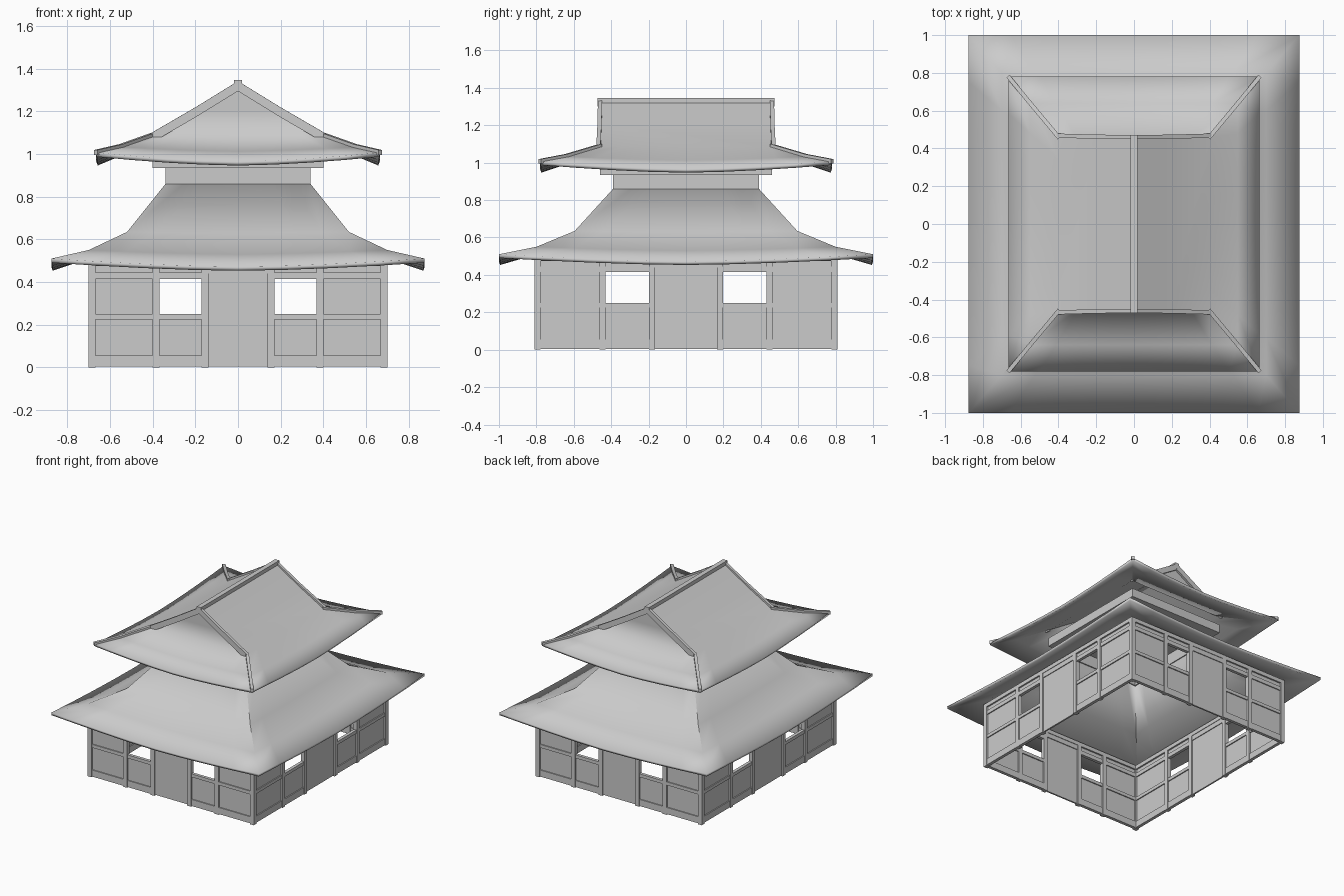
import bpy, bmesh, math
from mathutils import Vector

if "Cube" in bpy.data.objects:
    bpy.data.objects.remove(bpy.data.objects["Cube"], do_unlink=True)

grey = bpy.data.materials.new("light_grey")
grey.use_nodes = True
COLOUR = (0.6, 0.6, 0.6, 1)
grey.diffuse_color = COLOUR
grey.node_tree.nodes["Principled BSDF"].inputs["Base Color"].default_value = COLOUR


def finish(bm, name, smooth=False, thickness=0):
    bmesh.ops.recalc_face_normals(bm, faces=bm.faces)
    mesh = bpy.data.meshes.new(name)
    bm.to_mesh(mesh)
    bm.free()
    mesh.materials.append(grey)
    ob = bpy.data.objects.new(name, mesh)
    bpy.context.collection.objects.link(ob)
    if thickness:
        mod = ob.modifiers.new("thickness", "SOLIDIFY")
        mod.thickness = thickness
        mod.offset = -1
    if smooth:
        bpy.ops.object.select_all(action="DESELECT")
        ob.select_set(True)
        bpy.context.view_layer.objects.active = ob
        bpy.ops.object.shade_smooth_by_angle(angle=math.radians(30))
    return ob


def box(bm, lo, hi):
    """Axis-aligned box between two corners."""
    lo, hi = Vector(lo), Vector(hi)
    made = bmesh.ops.create_cube(bm, size=1)["verts"]
    bmesh.ops.scale(bm, vec=hi - lo, verts=made)
    bmesh.ops.translate(bm, vec=(lo + hi) / 2, verts=made)


SEG = 8


def ring(bm, hx, hy, z, sag):
    """Rectangular roof ring whose sides dip by sag between the corners."""
    corners = [(-hx, -hy), (hx, -hy), (hx, hy), (-hx, hy)]
    verts = []
    for i, a in enumerate(corners):
        b = corners[(i + 1) % 4]
        for k in range(SEG):
            t = k / SEG
            dip = sag * (1 - abs(2 * t - 1) ** 1.6)
            verts.append(bm.verts.new((a[0] + (b[0] - a[0]) * t,
                                       a[1] + (b[1] - a[1]) * t, z - dip)))
    return verts


def skirt(bm, profile):
    """Bridge successive roof rings and return the last one."""
    rings = [ring(bm, *p) for p in profile]
    for a, b in zip(rings, rings[1:]):
        for i in range(len(a)):
            j = (i + 1) % len(a)
            bm.faces.new((a[i], a[j], b[j], b[i]))
    return rings[-1]


def beam(bm, path, width, up, down):
    """Sweep an upright rectangular section along a path."""
    pts = [Vector(p) for p in path]
    sections = []
    for i, p in enumerate(pts):
        d = pts[min(i + 1, len(pts) - 1)] - pts[max(i - 1, 0)]
        side = Vector((-d.y, d.x, 0)).normalized() * width / 2
        sections.append([bm.verts.new(p + side * s + Vector((0, 0, h)))
                         for s, h in ((-1, up), (1, up), (1, -down), (-1, -down))])
    for a, b in zip(sections, sections[1:]):
        for k in range(4):
            m = (k + 1) % 4
            bm.faces.new((a[k], a[m], b[m], b[k]))
    bm.faces.new(sections[0])
    bm.faces.new(sections[-1])


# Lower walls: posts, rails, recessed panels, doors and open windows
def wall(name, swap, sign, half, depth, posts):
    frame, panels = bmesh.new(), bmesh.new()

    def piece(bm, u0, u1, z0, z1, inset, thick):
        outer, inner = sign * (depth - inset), sign * (depth - inset - thick)
        d0, d1 = min(outer, inner), max(outer, inner)
        if swap:
            box(bm, (d0, u0, z0), (d1, u1, z1))
        else:
            box(bm, (u0, d0, z0), (u1, d1, z1))

    for s in (-1, 1):
        for p in posts:
            piece(frame, s * p - 0.016, s * p + 0.016, 0, 0.5, 0, 0.032)
        for bay, (p, q) in enumerate(zip(posts, posts[1:])):
            a, b = sorted((s * p, s * q))
            for z0, z1 in ((0.005, 0.055), (0.225, 0.25), (0.415, 0.445)):
                piece(frame, a, b, z0, z1, 0.004, 0.024)
            piece(panels, a, b, 0.055, 0.225, 0.012, 0.008)
            piece(panels, a, b, 0.445, 0.48, 0.012, 0.008)
            if bay == 1:
                piece(panels, a, b, 0.25, 0.415, 0.012, 0.008)
    # Door and head beams
    piece(panels, -posts[0], posts[0], 0.005, 0.44, 0.01, 0.012)
    piece(frame, -posts[0], posts[0], 0.44, 0.48, 0.004, 0.024)
    piece(frame, -half, half, 0.475, 0.505, 0, 0.032)
    finish(frame, name + "_wall_frame")
    finish(panels, name + "_wall_panels")


for name, sign in (("front", -1), ("back", 1)):
    wall(name, False, sign, 0.70, 0.81, (0.155, 0.385, 0.684))
for name, sign in (("right", -1), ("left", 1)):
    wall(name, True, sign, 0.81, 0.70, (0.182, 0.447, 0.794))

# Lower roof, hollow underneath
bm = bmesh.new()
skirt(bm, [(0.875, 1.0, 0.51, 0.038), (0.70, 0.80, 0.55, 0.02),
           (0.52, 0.595, 0.635, 0.006), (0.34, 0.39, 0.86, 0)])
finish(bm, "lower_roof", True, 0.02)

# Upper storey band, open top and bottom
bm = bmesh.new()
skirt(bm, [(0.34, 0.39, 0.85, 0), (0.34, 0.39, 0.94, 0)])
finish(bm, "upper_wall", False, 0.02)

# Wall plate under the upper eaves
bm = bmesh.new()
box(bm, (-0.4, -0.46, 0.935), (0.4, 0.46, 1.0))
finish(bm, "upper_wall_plate")

# Upper roof: hipped skirt that carries a gable
GX, GY, GZ = 0.40, 0.455, 1.087
bm = bmesh.new()
top = skirt(bm, [(0.665, 0.78, 1.007, 0.042), (0.55, 0.64, 1.033, 0.02),
                 (GX, GY, GZ, 0)])
front, right, back, left = [[top[(s * SEG + k) % len(top)] for k in range(SEG + 1)]
                            for s in range(4)]
ends = []
for s in (-1, 1):
    ends.append([bm.verts.new((x, s * GY, z))
                 for x, z in ((-0.2, 1.205), (0, 1.33), (0.2, 1.205))])
f, b = ends
bm.faces.new(front + [f[2], f[1], f[0]])
bm.faces.new(back + [b[0], b[1], b[2]])
bm.faces.new(right + [b[2], f[2]])
bm.faces.new(left + [f[0], b[0]])
bm.faces.new((f[2], b[2], b[1], f[1]))
bm.faces.new((f[1], b[1], b[0], f[0]))
roof = finish(bm, "upper_roof", True, 0.02)
# Blend the foot of each gable softly into the skirt
for e in roof.data.edges:
    a, c = (roof.data.vertices[i].co for i in e.vertices)
    if all(abs(v.z - GZ) < 0.001 and abs(abs(v.y) - GY) < 0.001 for v in (a, c)):
        e.use_edge_sharp = False

# Gable boards and hip ridges
boards, hips = bmesh.new(), bmesh.new()
for sx in (-1, 1):
    for sy in (-1, 1):
        beam(boards, [(0, sy * 0.46, 1.33), (sx * 0.2, sy * 0.462, 1.207),
                      (sx * 0.41, sy * 0.468, 1.085)], 0.022, 0.012, 0.035)
        beam(hips, [(sx * 0.395, sy * 0.455, 1.089), (sx * 0.55, sy * 0.64, 1.034),
                    (sx * 0.667, sy * 0.782, 1.007)], 0.022, 0.012, 0.012)
finish(boards, "gable_boards")
finish(hips, "hip_ridges")

# Ridge beam
bm = bmesh.new()
box(bm, (-0.018, -0.472, 1.3), (0.018, 0.472, 1.347))
finish(bm, "ridge_beam")
